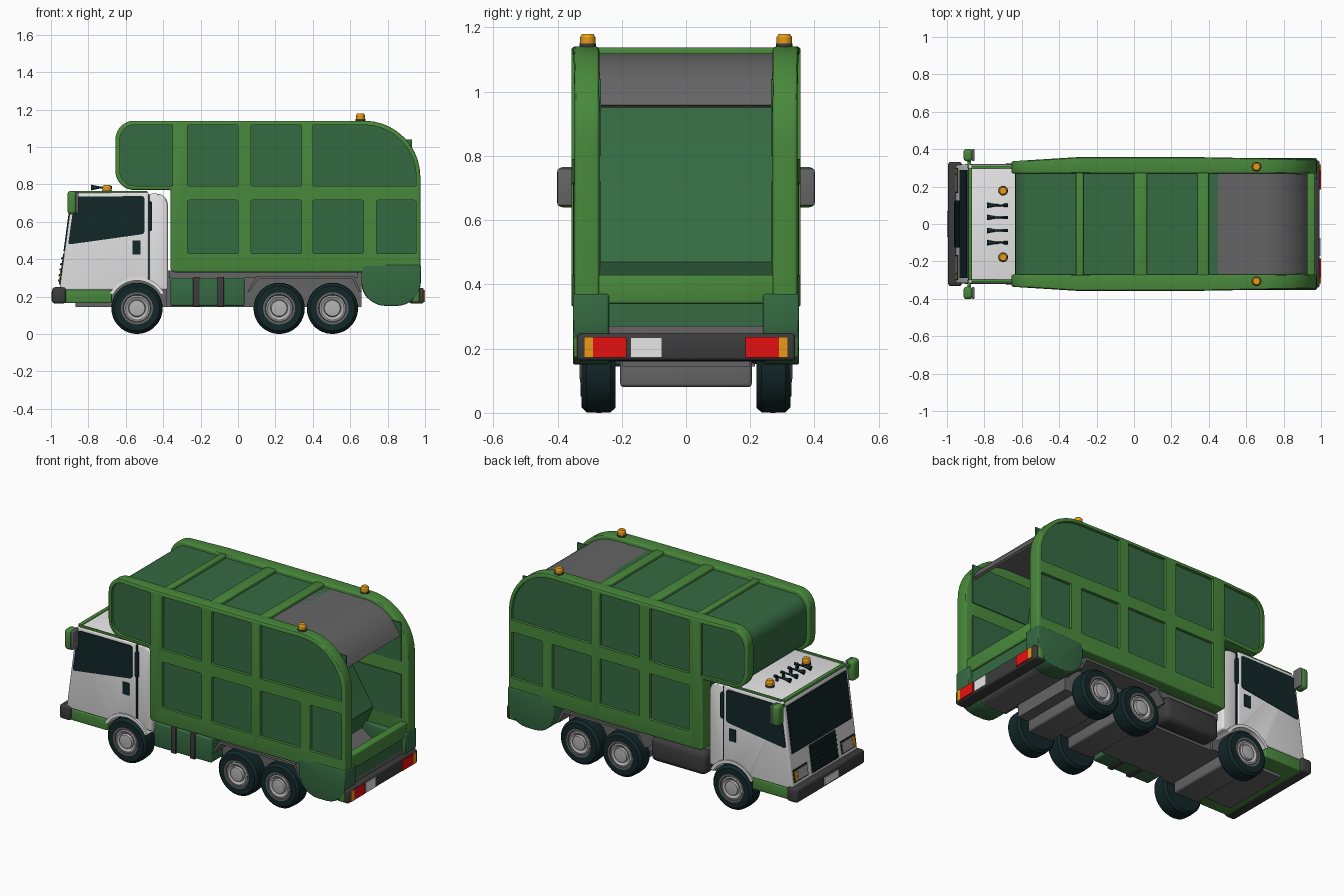
import bpy, bmesh, math
from mathutils import Vector

if "Cube" in bpy.data.objects:
    bpy.data.objects.remove(bpy.data.objects["Cube"])


def material(name, r, g, b):
    m = bpy.data.materials.new(name)
    m.diffuse_color = (r, g, b, 1)
    m.use_nodes = True
    m.node_tree.nodes["Principled BSDF"].inputs["Base Color"].default_value = m.diffuse_color
    return m


GREEN = material("frame green", 0.066, 0.25, 0.045)
PANEL = material("panel green", 0.036, 0.145, 0.055)
WHITE = material("white paint", 0.8, 0.8, 0.8)
BLACK = material("glass and rubber", 0.006, 0.02, 0.022)
GREY = material("mid grey", 0.13, 0.13, 0.13)
DARK = material("dark grey", 0.045, 0.045, 0.045)
RIM = material("rim grey", 0.45, 0.45, 0.45)
ORANGE = material("orange lamp", 0.8, 0.33, 0.01)
RED = material("red lamp", 0.8, 0.005, 0.005)


def rounded(pts, n=8):
    """Polygon of (x, z[, radius]) with filleted corners."""
    out = []
    for i, p in enumerate(pts):
        c0 = Vector(p[:2])
        r = p[2] if len(p) > 2 else 0
        if not r:
            out.append(tuple(c0))
            continue
        d1 = (Vector(pts[i - 1][:2]) - c0).normalized()
        d2 = (Vector(pts[(i + 1) % len(pts)][:2]) - c0).normalized()
        half = d1.angle(d2) / 2
        c = c0 + (d1 + d2).normalized() * r / math.sin(half)
        a, b = c0 + d1 * r / math.tan(half) - c, c0 + d2 * r / math.tan(half) - c
        w = a.angle(b)
        for k in range(n + 1):
            t = k / n
            out.append(tuple(c + (a * math.sin((1 - t) * w) + b * math.sin(t * w)) / math.sin(w)))
    return out


def make(name, bm, mat, bevel=0, mirror=False):
    bmesh.ops.recalc_face_normals(bm, faces=bm.faces)
    me = bpy.data.meshes.new(name)
    bm.to_mesh(me)
    bm.free()
    me.materials.append(mat)
    ob = bpy.data.objects.new(name, me)
    bpy.context.collection.objects.link(ob)
    if bevel:
        m = ob.modifiers.new("bevel", 'BEVEL')
        m.width, m.segments, m.limit_method = bevel, 3, 'ANGLE'
        m.angle_limit = math.radians(40)
    if mirror:
        m = ob.modifiers.new("mirror", 'MIRROR')
        m.use_axis = (False, True, False)
    return ob


def add_prism(bm, pts, y0, y1):
    a = [bm.verts.new((x, y0, z)) for x, z in pts]
    b = [bm.verts.new((x, y1, z)) for x, z in pts]
    bm.faces.new(a)
    bm.faces.new(b[::-1])
    for i in range(len(a)):
        j = (i + 1) % len(a)
        bm.faces.new((a[i], b[i], b[j], a[j]))


def prism(name, pts, y0, y1, mat, bevel=0, mirror=False):
    bm = bmesh.new()
    add_prism(bm, rounded(pts), y0, y1)
    return make(name, bm, mat, bevel, mirror)


def rect(x0, x1, z0, z1, r=0):
    return [(x0, z0, r), (x1, z0, r), (x1, z1, r), (x0, z1, r)]


def box(name, x0, x1, y0, y1, z0, z1, mat, bevel=0, mirror=False):
    return prism(name, rect(x0, x1, z0, z1), y0, y1, mat, bevel, mirror)


def lathe(name, prof, loc, axis, mat, mirror=False, n=32):
    """Spin (radius, height) points around the x, y or z axis through loc."""
    bm = bmesh.new()
    rings = []
    for r, h in prof:
        ring = []
        for k in range(n):
            c, s = r * math.cos(math.tau * k / n), r * math.sin(math.tau * k / n)
            v = {'x': (h, c, s), 'y': (c, h, s), 'z': (c, s, h)}[axis]
            ring.append(bm.verts.new(Vector(v) + Vector(loc)))
        rings.append(ring)
    for a, b in zip(rings, rings[1:]):
        for k in range(n):
            bm.faces.new((a[k], a[(k + 1) % n], b[(k + 1) % n], b[k]))
    bm.faces.new(rings[0])
    bm.faces.new(rings[-1])
    return make(name, bm, mat, 0, mirror)


# Body side walls with recessed panels
bm = bmesh.new()
add_prism(bm, rounded([(-0.655, 0.77, 0.1), (-0.36, 0.77, 0.01), (-0.36, 0.33, 0.02), (0.975, 0.33, 0.02),
                       (0.975, 1.14, 0.3), (-0.655, 1.14, 0.1)], 10), 0.27, 0.357)
for x in (-0.31, 0.37):
    bmesh.ops.bisect_plane(bm, geom=bm.verts[:] + bm.edges[:] + bm.faces[:], plane_co=(x, 0, 0), plane_no=(1, 0, 0))
side = make("body_side", bm, GREEN, bevel=0.02)
side.data.materials.append(PANEL)
cuts = [rect(a, b, 0.43, 0.715, 0.008) for a, b in ((-0.27, 0), (0.07, 0.34), (0.4, 0.67), (0.74, 0.952))]
cuts += [rect(a, b, 0.79, 1.118, 0.008) for a, b in ((-0.27, 0), (0.07, 0.34))]
cuts += [[(-0.632, 0.792, 0.08), (-0.35, 0.792), (-0.35, 1.118), (-0.632, 1.118, 0.08)],
         [(0.4, 0.79), (0.953, 0.79), (0.953, 1.118, 0.28), (0.4, 1.118)]]
bm = bmesh.new()
for c in cuts:
    add_prism(bm, rounded(c), 0.339, 0.42)
cutter = make("panel_cutter", bm, PANEL)
cutter.hide_render = True
m = side.modifiers.new("panels", 'BOOLEAN')
m.object, m.operation, m.solver = cutter, 'DIFFERENCE', 'EXACT'
side.modifiers.new("mirror", 'MIRROR').use_axis = (False, True, False)

# Body core, roof ribs and rear loading bay
prism("body_core", [(-0.635, 0.785, 0.09), (-0.34, 0.785), (-0.34, 0.345), (0.45, 0.345), (0.45, 1.118),
                    (-0.635, 1.118, 0.09)], -0.28, 0.28, PANEL)
for a, b in ((-0.31, -0.27), (0, 0.07), (0.34, 0.4)):
    box("roof_rib", a, b, -0.28, 0.28, 1.1, 1.137, GREEN, 0.008)
roof = [(0.675 + 0.278 * math.sin(t), 0.84 + 0.278 * math.cos(t)) for t in [i * 0.113 for i in range(11)]]
inner = [(0.675 + 0.26 * math.sin(t), 0.84 + 0.26 * math.cos(t)) for t in [i * 0.113 for i in range(11)]]
prism("rear_roof", [(0.4, 1.118)] + roof + inner[::-1] + [(0.4, 1.1)], -0.275, 0.275, GREY)
prism("compactor_blade", [(0.44, 1.09), (0.5, 1.09), (0.54, 0.79), (0.74, 0.47), (0.68, 0.33), (0.44, 0.33)],
      -0.272, 0.272, PANEL)
for z0, z1 in ((0.45, 0.72), (0.8, 1.04)):
    box("inner_panel", 0.5, 0.93, 0.264, 0.272, z0, z1, PANEL, 0, True)
box("rear_sill", 0.92, 0.968, -0.275, 0.275, 0.34, 0.43, GREEN, 0.008)
box("hopper_back", 0.92, 0.955, -0.275, 0.275, 0.2, 0.35, PANEL)
box("rear_post", 0.93, 0.97, 0.265, 0.35, 0.17, 0.36, GREEN, 0.01, True)
prism("hopper_end", [(0.66, 0.37, 0.02), (0.66, 0.15, 0.13), (0.978, 0.15, 0.13), (0.978, 0.37)],
      0.24, 0.352, PANEL, 0.008, True)
prism("hopper_trough", [(0.66, 0.35), (0.66, 0.16, 0.11), (0.96, 0.16, 0.11), (0.96, 0.25), (0.8, 0.25)],
      -0.25, 0.25, GREY)

# Rear bumper and lamps
box("rear_bumper", 0.915, 0.993, -0.34, 0.34, 0.163, 0.247, DARK, 0.012)
box("tail_lamp", 0.99, 0.999, 0.185, 0.29, 0.172, 0.236, RED, 0, True)
box("turn_lamp", 0.99, 1.0, 0.29, 0.318, 0.172, 0.236, ORANGE, 0, True)
box("rear_plate", 0.99, 0.998, -0.172, -0.075, 0.172, 0.234, WHITE)

# Cab shell with wheel arch
arch = [(-0.54 + 0.15 * math.cos(t), 0.14 + 0.15 * math.sin(t)) for t in
        [math.radians(38 + i * 104 / 12) for i in range(13)]]
prism("cab", [(-0.955, 0.235), (-0.885, 0.755, 0.02), (-0.478, 0.757), (-0.478, 0.27)] +
      [p for p in arch if p[0] < -0.485] + [(-0.67, 0.235)], -0.318, 0.318, WHITE, 0.012)
prism("cab_rear", [(-0.474, 0.27), (-0.474, 0.75), (-0.375, 0.75, 0.06), (-0.375, 0.235), (-0.42, 0.235)],
      -0.31, 0.31, WHITE, 0.012)
fender = [(-0.54 + r * math.cos(t), 0.14 + r * math.sin(t)) for r, d in ((0.165, 1), (0.146, -1))
          for t in [math.radians(90 + d * (-62 + i * 124 / 14)) for i in range(15)]]
prism("front_fender", fender, 0.22, 0.325, WHITE, 0, True)
box("door_seam", -0.481, -0.472, -0.312, 0.312, 0.28, 0.745, BLACK)
box("cab_skirt", -0.935, -0.675, -0.317, 0.317, 0.165, 0.235, GREEN, 0.006)
box("cab_floor", -0.87, -0.38, -0.215, 0.215, 0.145, 0.3, GREY)
box("roof_rail", -0.87, -0.485, 0.296, 0.312, 0.752, 0.765, GREEN, 0.004, True)
box("roof_visor", -0.885, -0.865, -0.3, 0.3, 0.745, 0.765, GREEN, 0.004)
prism("side_window", [(-0.908, 0.478, 0.01), (-0.5, 0.535, 0.02), (-0.5, 0.737, 0.015), (-0.872, 0.735, 0.02)],
      0.313, 0.322, BLACK, 0, True)
prism("side_vent", rect(-0.482, -0.46, 0.55, 0.71, 0.009), 0.3, 0.322, BLACK, 0, True)
box("door_handle", -0.565, -0.52, 0.313, 0.323, 0.425, 0.5, BLACK, 0, True)


# Cab front plates lying on the sloping face
def front_plate(name, y0, y1, z0, z1, mat, out=0.006, mirror=False):
    def xf(z): return -0.955 + (z - 0.235) * 0.07 / 0.52
    prism(name, [(xf(z0) - out, z0), (xf(z1) - out, z1), (xf(z1) + 0.01, z1), (xf(z0) + 0.01, z0)],
          y0, y1, mat, 0, mirror)


front_plate("windscreen", -0.29, 0.29, 0.44, 0.725, BLACK)
front_plate("grille", -0.125, 0.125, 0.265, 0.43, BLACK)
for i in range(5):
    front_plate("grille_slat", -0.12, 0.12, 0.28 + i * 0.03, 0.29 + i * 0.03, BLACK, 0.014)
front_plate("lamp_frame", 0.165, 0.3, 0.27, 0.345, BLACK, 0.005, True)
front_plate("headlamp", 0.17, 0.265, 0.278, 0.337, RIM, 0.009, True)
front_plate("front_turn_lamp", 0.267, 0.296, 0.278, 0.337, ORANGE, 0.009, True)
box("front_bumper", -0.994, -0.92, -0.332, 0.332, 0.163, 0.25, DARK, 0.015)
box("front_plate", -1.0, -0.99, -0.07, 0.07, 0.18, 0.225, WHITE)

# Mirrors
box("mirror_shell", -0.912, -0.862, 0.335, 0.402, 0.64, 0.765, GREEN, 0.018, True)
box("mirror_glass", -0.868, -0.852, 0.338, 0.4, 0.645, 0.76, GREY, 0.005, True)
box("mirror_arm", -0.89, -0.872, 0.3, 0.345, 0.725, 0.745, GREEN, 0, True)

# Beacons and horns
for x, y, z in ((-0.7, 0.178, 0.752), (0.655, 0.306, 1.135)):
    lathe("beacon_base", [(0.026, 0), (0.026, 0.015)], (x, y, z), 'z', DARK, True, 20)
    lathe("beacon", [(0.024, 0.01), (0.024, 0.035), (0.018, 0.044)], (x, y, z), 'z', ORANGE, True, 20)
for y in (0.035, 0.1):
    lathe("horn", [(0.015, 0), (0.006, 0.045), (0.005, 0.085), (0.009, 0.09), (0.009, 0.11)],
          (-0.785, y, 0.783), 'x', BLACK, True, 12)
    box("horn_foot", -0.7, -0.685, y - 0.005, y + 0.005, 0.75, 0.78, BLACK, 0, True)

# Chassis, axles, tanks and rear mudguards
box("chassis", -0.4, 0.66, -0.2, 0.2, 0.145, 0.34, GREY)
box("subframe", -0.37, 0.64, -0.27, 0.27, 0.3, 0.34, GREY)
box("tool_locker", -0.36, 0.035, -0.31, -0.19, 0.15, 0.3, PANEL, 0.01)
for x in (-0.24, -0.11):
    box("locker_strap", x, x + 0.035, -0.317, -0.19, 0.145, 0.305, DARK, 0.004)
box("fuel_tank", -0.35, 0.03, 0.19, 0.315, 0.15, 0.3, DARK, 0.035)
prism("rear_mudguard", [(0.06, 0.225), (0.11, 0.295), (0.61, 0.295), (0.645, 0.225), (0.657, 0.225),
                        (0.62, 0.31), (0.1, 0.31), (0.05, 0.225)], 0.2, 0.325, GREY, 0, True)

# Wheels
for x in (-0.54, 0.22, 0.505):
    at = (x, 0, 0.137)
    box("axle_housing", x - 0.085, x + 0.085, -0.205, 0.205, 0.08, 0.18, GREY, 0.012)
    lathe("tyre", [(0.08, 0.22), (0.122, 0.22), (0.135, 0.235), (0.137, 0.27), (0.135, 0.31), (0.12, 0.325),
                   (0.085, 0.325), (0.08, 0.31)], at, 'y', BLACK, True, 36)
    lathe("rim_ring", [(0.086, 0.3), (0.086, 0.328), (0.074, 0.328), (0.066, 0.314)], at, 'y', GREY, True)
    lathe("rim", [(0.07, 0.3), (0.07, 0.324), (0.062, 0.326), (0.046, 0.316), (0.042, 0.329), (0.03, 0.331)],
          at, 'y', RIM, True)

# Apply modifiers, then colour and taper the side walls, then smooth
for ob in bpy.context.scene.objects:
    ob.select_set(ob != cutter)
bpy.context.view_layer.objects.active = side
bpy.ops.object.convert(target='MESH')
for p in side.data.polygons:
    p.material_index = int(abs(p.normal.y) > 0.95 and 0.334 < abs(p.center.y) < 0.344)
for v in side.data.vertices:
    if abs(v.co.y) > 0.3:
        front, back = max(0, -0.31 - v.co.x) / 0.345, max(0, v.co.x - 0.37) / 0.6
        v.co.y *= 1 - 0.06 * front - 0.03 * back
bpy.data.objects.remove(cutter)
bpy.ops.object.shade_smooth_by_angle(angle=math.radians(30))
